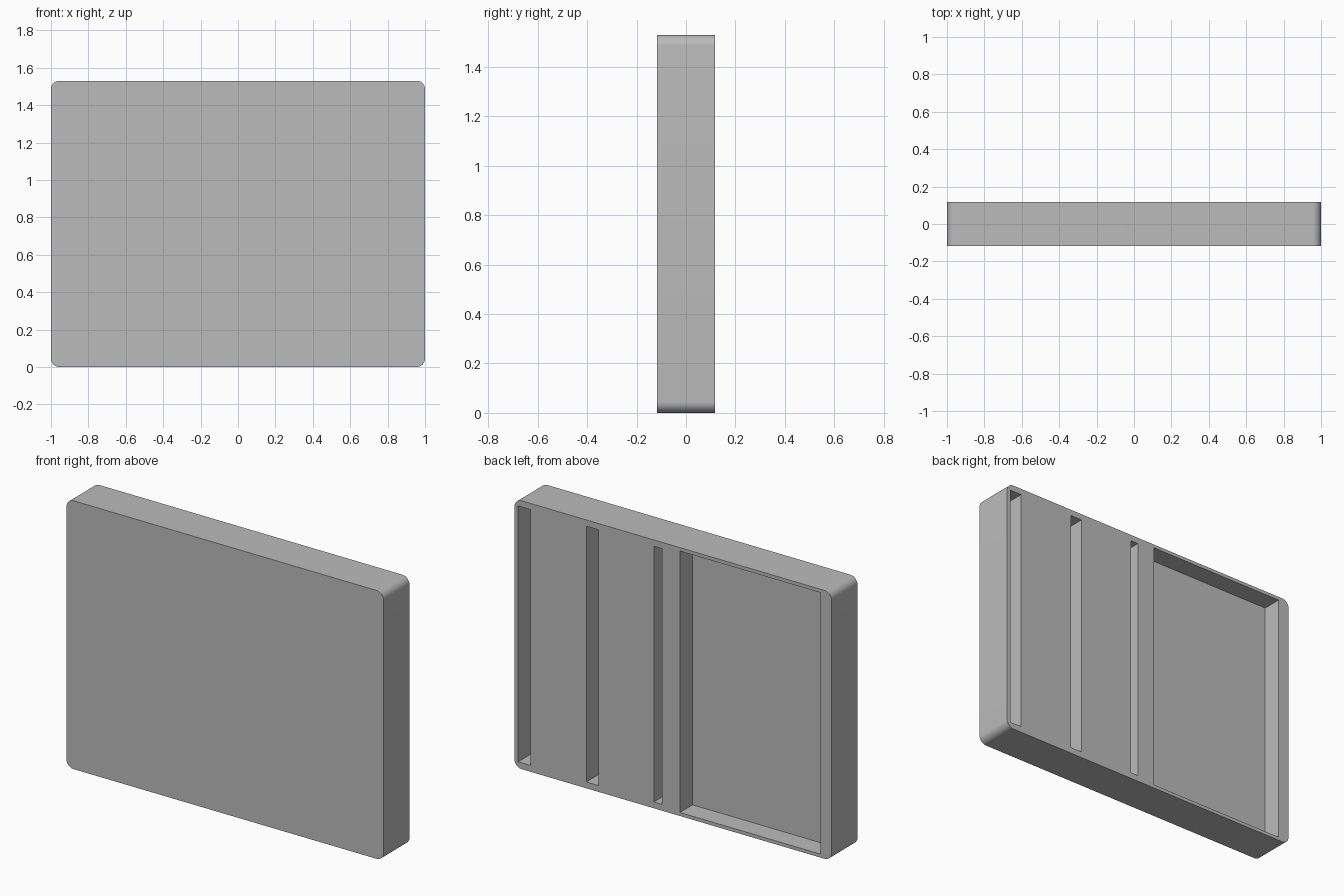
import bpy
import bmesh
import math

old = bpy.data.objects.get("Cube")
if old:
    bpy.data.objects.remove(old, do_unlink=True)

WIDTH, DEPTH, HEIGHT = 2.0, 0.234, 1.53
CORNER = 0.045
POCKET = 0.114

# Single plain grey
grey = bpy.data.materials.new("plain grey")
grey.use_nodes = True
colour = (0.5, 0.5, 0.5, 1)
grey.diffuse_color = colour
grey.node_tree.nodes["Principled BSDF"].inputs["Base Color"].default_value = colour


def box(name, x0, x1, y0, y1, z0, z1, radius=0):
    """Box between limits, optionally with its front-to-back edges rounded."""
    bm = bmesh.new()
    bmesh.ops.create_cube(bm, size=1)
    for v in bm.verts:
        v.co.x = x0 if v.co.x < 0 else x1
        v.co.y = y0 if v.co.y < 0 else y1
        v.co.z = z0 if v.co.z < 0 else z1
    if radius:
        edges = [e for e in bm.edges
                 if abs(e.verts[0].co.y - e.verts[1].co.y) > 0.01]
        bmesh.ops.bevel(bm, geom=edges, offset=radius, segments=10,
                        profile=0.5, affect='EDGES')
    mesh = bpy.data.meshes.new(name)
    bm.to_mesh(mesh)
    bm.free()
    mesh.materials.append(grey)
    obj = bpy.data.objects.new(name, mesh)
    bpy.context.collection.objects.link(obj)
    return obj


# Rounded slab body
body = box("slab_body", -WIDTH / 2, WIDTH / 2, -DEPTH / 2, DEPTH / 2,
           0, HEIGHT, CORNER)

# Recesses in the back: name, x limits, margin to top and bottom
recesses = [
    ("outer_slot", 0.90, 0.977, 0.036),
    ("middle_slot", 0.471, 0.547, 0.036),
    ("narrow_slot", 0.071, 0.121, 0.036),
    ("wide_recess", -0.93, -0.043, 0.02),
]
bpy.ops.object.select_all(action='DESELECT')
body.select_set(True)
bpy.context.view_layer.objects.active = body
for name, x0, x1, margin in recesses:
    cutter = box(name + "_cutter", x0, x1, DEPTH / 2 - POCKET, DEPTH,
                 margin, HEIGHT - margin)
    cutter.hide_render = True
    cut = body.modifiers.new(name, 'BOOLEAN')
    cut.operation = 'DIFFERENCE'
    cut.solver = 'EXACT'
    cut.object = cutter
    bpy.ops.object.modifier_apply(modifier=cut.name)
    bpy.data.objects.remove(cutter, do_unlink=True)

# Smooth rounded corners, crisp edges elsewhere
bpy.ops.object.shade_smooth_by_angle(angle=math.radians(30))
